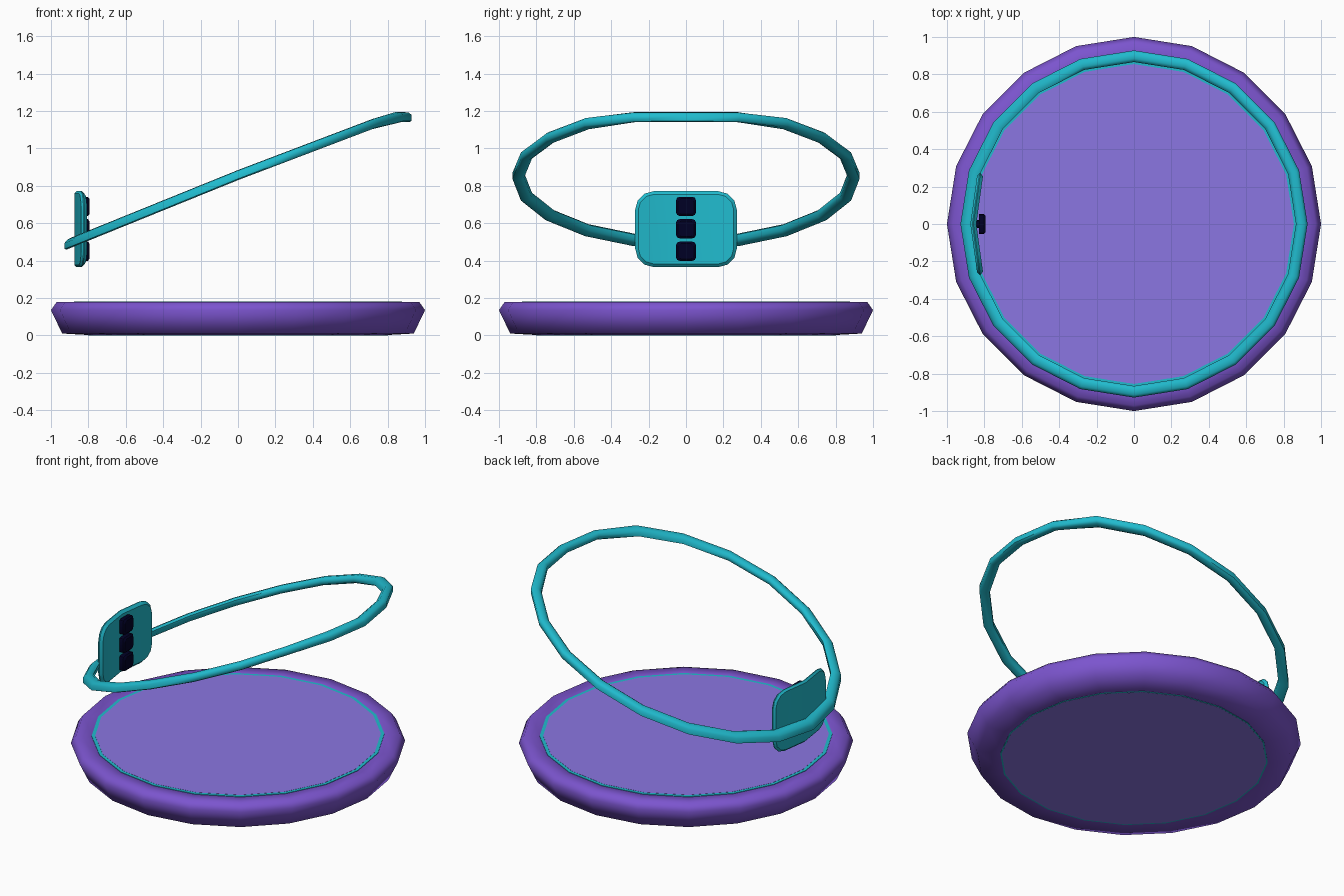
import bpy, bmesh, math

cube = bpy.data.objects.get("Cube")
if cube:
    bpy.data.objects.remove(cube, do_unlink=True)

SIDES = 20


def material(name, rgb):
    m = bpy.data.materials.new(name)
    m.use_nodes = True
    m.diffuse_color = (*rgb, 1)
    m.node_tree.nodes["Principled BSDF"].inputs["Base Color"].default_value = (*rgb, 1)
    return m


purple = material("purple", (0.20, 0.09, 0.62))
lavender = material("lavender", (0.26, 0.18, 0.76))
teal = material("teal", (0.015, 0.50, 0.62))
navy = material("dark navy", (0.0, 0.0, 0.018))


def finish(bm, name, mat, smooth=None):
    bmesh.ops.recalc_face_normals(bm, faces=bm.faces)
    mesh = bpy.data.meshes.new(name)
    bm.to_mesh(mesh)
    bm.free()
    mesh.materials.append(mat)
    ob = bpy.data.objects.new(name, mesh)
    bpy.context.collection.objects.link(ob)
    if smooth:
        bpy.ops.object.select_all(action='DESELECT')
        ob.select_set(True)
        bpy.context.view_layer.objects.active = ob
        bpy.ops.object.shade_smooth_by_angle(angle=math.radians(smooth))
    return ob


def skin(bm, loops, closed):
    """Join equal vertex loops with quads."""
    n = len(loops[0])
    for k in range(len(loops) if closed else len(loops) - 1):
        a, b = loops[k], loops[(k + 1) % len(loops)]
        for i in range(n):
            j = (i + 1) % n
            bm.faces.new((a[i], a[j], b[j], b[i]))


def lathe(name, profile, mat, smooth=None, lift=lambda x: 0.0):
    """Sweep a closed (radius, z) section round z; lift raises points by their x."""
    bm = bmesh.new()
    loops = []
    for k in range(SIDES):
        a = 2 * math.pi * k / SIDES
        c, s = math.cos(a), math.sin(a)
        loops.append([bm.verts.new((r * c, r * s, z + lift(r * c))) for r, z in profile])
    skin(bm, loops, True)
    return finish(bm, name, mat, smooth)


def disc(name, radius, z0, z1, mat):
    bm = bmesh.new()
    loops = [[bm.verts.new((radius * math.cos(2 * math.pi * k / SIDES),
                            radius * math.sin(2 * math.pi * k / SIDES), z))
              for k in range(SIDES)] for z in (z0, z1)]
    skin(bm, loops, False)
    for loop in loops:
        bm.faces.new(loop)
    return finish(bm, name, mat)


def rounded(w, h, r, steps=4):
    """Outline of a rounded rectangle with half sizes w, h."""
    pts = []
    for q, (sx, sy) in enumerate(((1, 1), (-1, 1), (-1, -1), (1, -1))):
        for i in range(steps):
            a = math.pi / 2 * (q + i / (steps - 1))
            pts.append((sx * (w - r) + r * math.cos(a), sy * (h - r) + r * math.sin(a)))
    return pts


# Base: soft rim around a thin trim band and a flat deck
lathe("base_rim", [(0.80, 0.002), (0.94, 0.01), (1.0, 0.135), (0.97, 0.178),
                   (0.873, 0.178), (0.80, 0.1)], purple, 80)
lathe("deck_trim", [(0.845, 0.181), (0.876, 0.181), (0.876, 0.15), (0.845, 0.15)], teal)
lathe("underside_trim", [(0.785, 0.0), (0.802, 0.0), (0.802, 0.02), (0.785, 0.02)], teal)
disc("deck", 0.855, 0.1, 0.182, lavender)
disc("underside_panel", 0.793, -0.0005, 0.05, lavender)


# Tilted handrail hoop, levelling off at its high end
def hoop_height(x):
    return min(0.857 + (0.38 if x > 0 else 0.405) * x, 1.167)


lathe("handrail_hoop", [(0.928, -0.02), (0.928, 0.012), (0.913, 0.024), (0.885, 0.027),
                        (0.866, 0.014), (0.866, -0.014), (0.885, -0.027), (0.915, -0.027)],
      teal, 60, hoop_height)


# Control panel, folded down the middle to follow the hoop
def panel(name, layers, mat):
    """Layers are (x, inset) outlines, bent forward towards both sides."""
    bm = bmesh.new()
    loops = []
    for x, inset in layers:
        loops.append([bm.verts.new((x, y, z + 0.568)) for y, z in
                      rounded(0.272 - inset, 0.203 - inset, 0.1 - inset)])
    skin(bm, loops, False)
    for loop in (loops[0], loops[-1]):
        bm.faces.new(loop)
    bmesh.ops.bisect_plane(bm, geom=bm.verts[:] + bm.edges[:] + bm.faces[:],
                           plane_co=(0, 0, 0), plane_no=(0, 1, 0))
    for v in bm.verts:
        v.co.x += 0.038 * abs(v.co.y) / 0.272
    return finish(bm, name, mat, 30)


panel("control_panel", [(-0.875, 0.012), (-0.864, 0.0), (-0.859, 0.0), (-0.843, 0.017)], teal)

# Three raised buttons on short stems
for label, z in (("top", 0.69), ("middle", 0.57), ("bottom", 0.45)):
    for part, layers in (("button", [(-0.83, 0.0), (-0.803, 0.0), (-0.794, 0.01)]),
                         ("stem", [(-0.85, 0.032), (-0.825, 0.032)])):
        bm = bmesh.new()
        loops = [[bm.verts.new((x, y, z + dz)) for y, dz in
                  rounded(0.053 - i, 0.051 - i, 0.018, 3)] for x, i in layers]
        skin(bm, loops, False)
        for loop in (loops[0], loops[-1]):
            bm.faces.new(loop)
        finish(bm, f"{label}_{part}", navy, 30)
